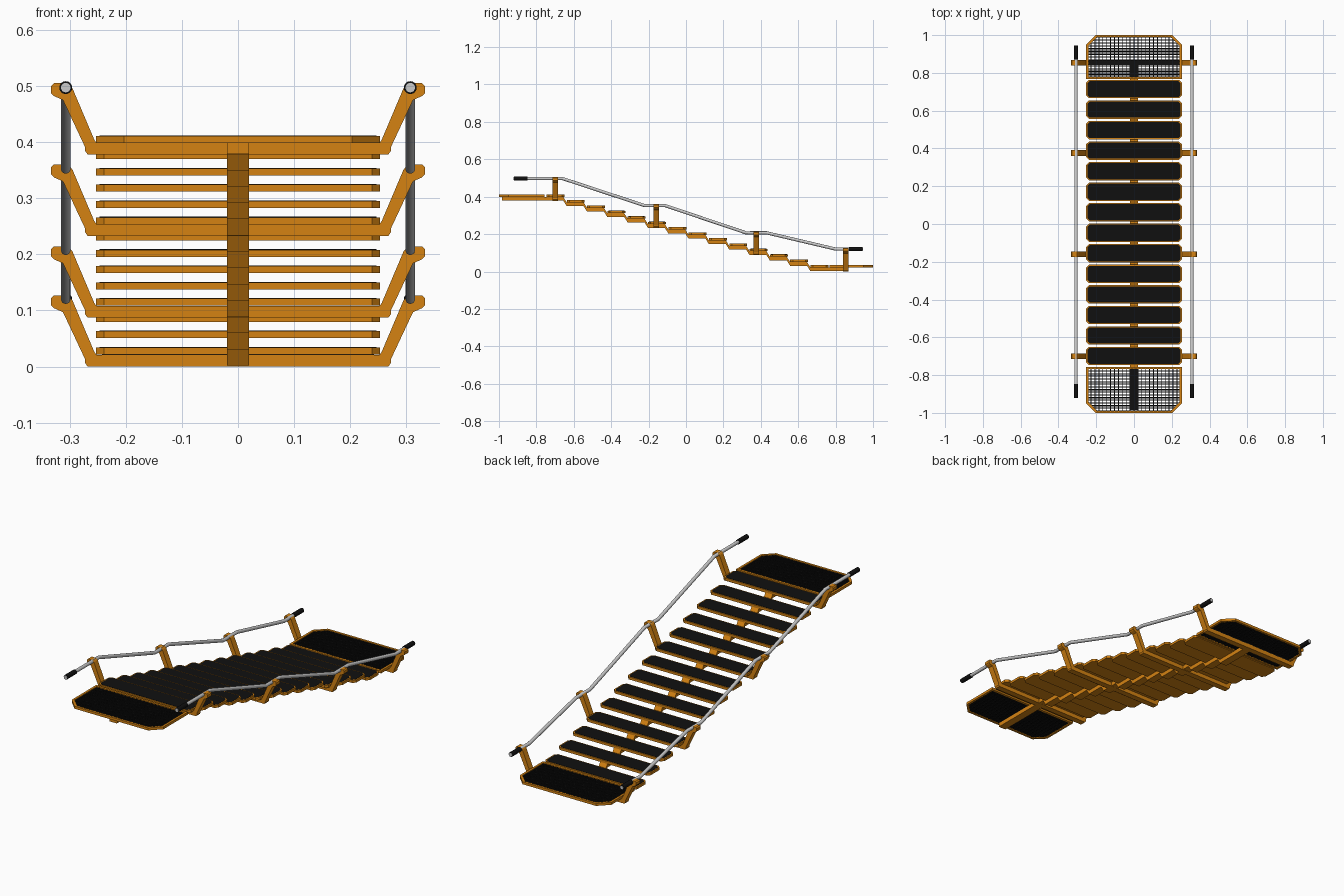
import bpy, bmesh, math
from mathutils import Vector

if "Cube" in bpy.data.objects:
    bpy.data.objects.remove(bpy.data.objects["Cube"])


def material(name, rgb):
    m = bpy.data.materials.new(name)
    m.diffuse_color = (*rgb, 1)
    m.use_nodes = True
    m.node_tree.nodes["Principled BSDF"].inputs["Base Color"].default_value = m.diffuse_color
    return m


ORANGE = material("orange paint", (0.66, 0.225, 0.006))
BLACK = material("black grip", (0.005, 0.005, 0.005))
STEEL = material("light steel", (0.60, 0.60, 0.60))

PITCH, RISE, COUNT = 0.1086, 0.029, 14
Y0, Z0, THICK = -0.698, 0.411, 0.0125     # first tread centre, top, thickness
BRACKETS = [(-0.70, 0.378), (-0.16, 0.233), (0.376, 0.087), (0.854, 0.0)]


def finish(name, bm, mat):
    bmesh.ops.recalc_face_normals(bm, faces=bm.faces)
    me = bpy.data.meshes.new(name)
    bm.to_mesh(me)
    bm.free()
    ob = bpy.data.objects.new(name, me)
    bpy.context.collection.objects.link(ob)
    me.materials.append(mat)
    return ob


def prism(name, outline, axis, lo, hi, mat):
    """Extrude a 2D outline along an axis; the outline uses the other two axes in order."""
    def place(p, d):
        c = list(p)
        c.insert(axis, d)
        return c
    bm = bmesh.new()
    a = [bm.verts.new(place(p, lo)) for p in outline]
    b = [bm.verts.new(place(p, hi)) for p in outline]
    bm.faces.new(a)
    bm.faces.new(b)
    for i in range(len(a)):
        j = (i + 1) % len(a)
        bm.faces.new((a[i], a[j], b[j], b[i]))
    return finish(name, bm, mat)


def add_box(bm, x0, x1, y0, y1, z0, z1):
    vs = bmesh.ops.create_cube(bm, size=1)["verts"]
    for v in vs:
        v.co = Vector((x1 if v.co.x > 0 else x0, y1 if v.co.y > 0 else y0,
                       z1 if v.co.z > 0 else z0))


def octagon(w, d, c, y):
    return [(-w, y - d + c), (-w + c, y - d), (w - c, y - d), (w, y - d + c),
            (w, y + d - c), (w - c, y + d), (-w + c, y + d), (-w, y + d - c)]


# Treads with a black grip pad on each
for k in range(COUNT):
    y, z = Y0 + k * PITCH, Z0 - k * RISE
    prism("tread", octagon(0.253, 0.048, 0.014, y), 2, z - THICK, z, ORANGE)
    prism("tread_grip", octagon(0.247, 0.0425, 0.012, y), 2, z - 0.002, z + 0.001, BLACK)

# Stepped central spine below the treads
top = [(-0.985, Z0 - THICK)]
for k in range(COUNT - 1):
    y, z = Y0 + k * PITCH, Z0 - THICK - k * RISE
    top += [(y + 0.042, z), (y + 0.06, z - RISE)]
top.append((0.869, Z0 - THICK - (COUNT - 1) * RISE))
prism("spine", top + [(y, z - 0.02) for y, z in reversed(top)], 0, -0.02, 0.02, ORANGE)

# Cross brackets with outward-leaning arms and rail caps
half = [(0.268, 0.0), (0.273, 0.007), (0.273, 0.014), (0.312, 0.097), (0.328, 0.104),
        (0.333, 0.109), (0.333, 0.122), (0.328, 0.127), (0.303, 0.127), (0.295, 0.118),
        (0.256, 0.026), (0.252, 0.0205)]
for y, z in BRACKETS:
    shape = half + [(-x, h) for x, h in reversed(half)]
    prism("bracket", [(x, z + h) for x, h in shape], 1, y - 0.015, y + 0.015, ORANGE)


# End platforms: rim frame, open grating, dark strips over the supports
def platform(inner, outer, z):
    s = 1 if outer > inner else -1
    W, C, R = 0.253, 0.05, 0.011

    def outline(r):
        w, c, e, i = W - r, C - r * 0.4, outer - s * r, inner + s * r
        return [(-w, i), (w, i), (w, e - s * c), (w - c, e), (-w + c, e), (-w, e - s * c)]
    bm = bmesh.new()
    loops = [[bm.verts.new((x, y, h)) for x, y in outline(r)]
             for r, h in ((0, z - THICK), (0, z), (R, z), (R, z - THICK))]
    for n in range(4):
        a, b = loops[n], loops[(n + 1) % 4]
        for i in range(6):
            j = (i + 1) % 6
            bm.faces.new((a[i], a[j], b[j], b[i]))
    finish("platform_frame", bm, ORANGE)

    bm = bmesh.new()
    w, depth = W - R / 2, abs(outer - inner) - R / 2
    n = 24                                      # lengthwise bars
    for i in range(1, n):
        x = -w + 2 * w * i / n
        reach = depth - max(0, abs(x) - (w - C))
        y0, y1 = sorted((inner + s * R / 2, inner + s * reach))
        add_box(bm, x - 0.0022, x + 0.0022, y0, y1, z - 0.010, z - 0.002)
    n = 28                                      # crosswise bars
    for i in range(1, n):
        d = depth * i / n
        y = inner + s * d
        hw = w - max(0, d - (depth - C))
        add_box(bm, -hw, hw, y - 0.0018, y + 0.0018, z - 0.009, z - 0.003)
    finish("platform_grating", bm, BLACK)


platform(-0.757, -1.0, Z0)
platform(0.767, 1.0, Z0 - (COUNT - 1) * RISE)
ZL = Z0 - (COUNT - 1) * RISE - THICK
bm = bmesh.new()
add_box(bm, -0.02, 0.02, -0.985, -0.76, Z0 - THICK, Z0 - THICK + 0.003)
add_box(bm, -0.02, 0.02, 0.77, 0.869, ZL, ZL + 0.003)
add_box(bm, -0.242, 0.242, 0.839, 0.869, ZL - 0.002, ZL + 0.003)
finish("support_strips", bm, BLACK)

# Handrails and end grips
path = [(-0.922, 0.497), (-0.66, 0.497), (-0.22, 0.352), (-0.11, 0.352),
        (0.32, 0.207), (0.43, 0.207), (0.80, 0.120), (0.946, 0.120)]


def tube(name, x, pts, radius, mat):
    bm = bmesh.new()
    n, rings = 16, []
    for i, (y, z) in enumerate(pts):
        p, q = pts[max(i - 1, 0)], pts[min(i + 1, len(pts) - 1)]
        t = Vector((0, q[0] - p[0], q[1] - p[1])).normalized()
        up = Vector((0, -t.z, t.y))
        rings.append([bm.verts.new(Vector((x, y, z)) + radius * (
            math.cos(2 * math.pi * j / n) * Vector((1, 0, 0))
            + math.sin(2 * math.pi * j / n) * up)) for j in range(n)])
    for a, b in zip(rings, rings[1:]):
        for j in range(n):
            bm.faces.new((a[j], a[(j + 1) % n], b[(j + 1) % n], b[j]))
    bm.faces.new(rings[0])
    bm.faces.new(rings[-1])
    ob = finish(name, bm, mat)
    bpy.ops.object.select_all(action='DESELECT')
    ob.select_set(True)
    bpy.context.view_layer.objects.active = ob
    bpy.ops.object.shade_smooth_by_angle(angle=math.radians(40))


for x in (-0.307, 0.307):
    tube("handrail", x, path, 0.0085, STEEL)
    tube("front_grip", x, [(-0.920, 0.497), (-0.848, 0.497)], 0.0115, BLACK)
    tube("back_grip", x, [(0.872, 0.120), (0.944, 0.120)], 0.0115, BLACK)
